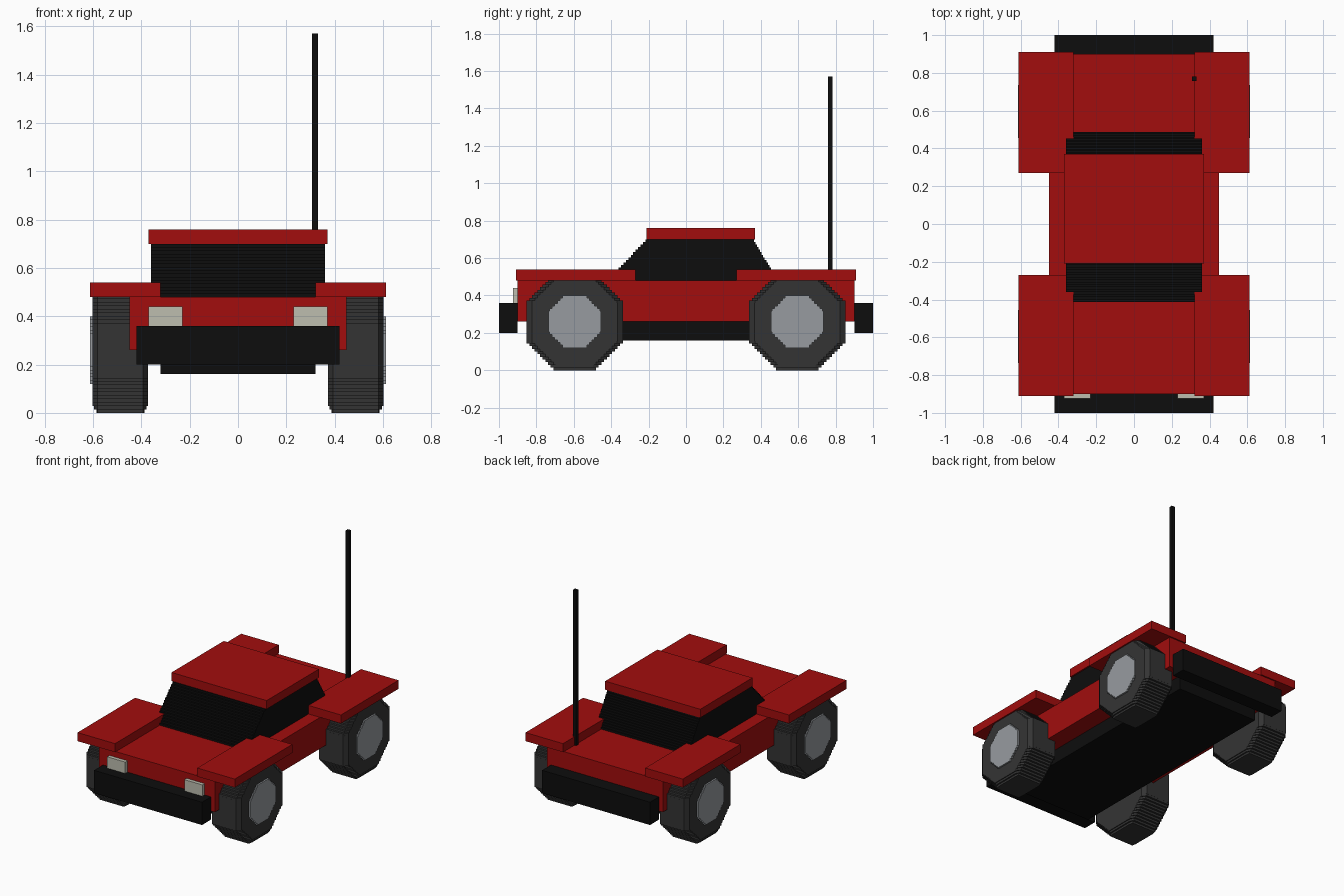
import bpy, bmesh, math

cube = bpy.data.objects.get("Cube")
if cube:
    bpy.data.objects.remove(cube, do_unlink=True)


def material(name, rgb):
    m = bpy.data.materials.new(name)
    m.use_nodes = True
    m.diffuse_color = (*rgb, 1)
    m.node_tree.nodes["Principled BSDF"].inputs["Base Color"].default_value = (*rgb, 1)
    return m


RED = material("red paint", (0.36, 0.004, 0.004))
BLACK = material("black trim", (0.004, 0.004, 0.004))
RUBBER = material("dark rubber", (0.034, 0.034, 0.034))
METAL = material("hub metal", (0.31, 0.33, 0.35))
LAMP = material("lamp cream", (0.51, 0.51, 0.43))


def stack(name, layers, mat):
    """Stack flat slabs; each layer is (plan outline, bottom z, top z)."""
    bm = bmesh.new()
    for outline, z0, z1 in layers:
        low = [bm.verts.new((x, y, z0)) for x, y in outline]
        high = [bm.verts.new((x, y, z1)) for x, y in outline]
        bm.faces.new(low[::-1])
        bm.faces.new(high)
        n = len(low)
        for i in range(n):
            j = (i + 1) % n
            bm.faces.new((low[i], low[j], high[j], high[i]))
    mesh = bpy.data.meshes.new(name)
    bm.to_mesh(mesh)
    bm.free()
    mesh.materials.append(mat)
    ob = bpy.data.objects.new(name, mesh)
    bpy.context.collection.objects.link(ob)
    return ob


def rect(x0, x1, y0, y1):
    return [(x0, y0), (x1, y0), (x1, y1), (x0, y1)]


def box(name, x0, x1, y0, y1, z0, z1, mat):
    return stack(name, [(rect(x0, x1, y0, y1), z0, z1)], mat)


def octagon_wheel(name, cx, cy, cz, radius, half_width, chamfer, count, mat):
    """Upright octagon built from thin slabs, with optional chamfered rims."""
    flat = radius * math.tan(math.pi / 8)
    step = 2 * radius / count
    layers = []
    for i in range(count):
        z = -radius + i * step
        h = abs(z + step / 2)
        length = radius - max(0, h - flat)
        drop = max(0, chamfer - (radius - h))
        w = half_width - drop * 0.7
        if chamfer:
            t, s = w - max(0, chamfer - drop) * 0.7, length - chamfer
            plan = [(-t, -length), (t, -length), (w, -s), (w, s),
                    (t, length), (-t, length), (-w, s), (-w, -s)]
        else:
            plan = rect(-w, w, -length, length)
        plan = [(cx + x, cy + y) for x, y in plan]
        layers.append((plan, cz + z, cz + z + step))
    return stack(name, layers, mat)


# Body and chassis
box("body", -0.45, 0.45, -0.90, 0.90, 0.26, 0.48, RED)
box("chassis", -0.32, 0.32, -0.85, 0.85, 0.16, 0.26, BLACK)

# Cabin windows taper in fine steps towards the roof
steps = 16
cabin = []
for i in range(steps):
    t = (i + 0.5) / steps
    z = 0.48 + 0.22 * i / steps
    cabin.append((rect(-0.36, 0.36, -0.42 + 0.21 * t, 0.49 - 0.13 * t), z, z + 0.22 / steps))
stack("cabin_windows", cabin, BLACK)
box("roof", -0.37, 0.37, -0.21, 0.37, 0.70, 0.76, RED)

# Bumpers and aerial
box("front_bumper", -0.42, 0.42, -1.0, -0.90, 0.20, 0.36, BLACK)
box("rear_bumper", -0.42, 0.42, 0.90, 1.0, 0.20, 0.36, BLACK)
box("aerial", 0.307, 0.332, 0.758, 0.782, 0.48, 1.57, BLACK)

# Parts repeated on each side and end
for side, sx in (("left", 1), ("right", -1)):
    xs = sorted((0.23 * sx, 0.37 * sx))
    box(side + "_headlight", *xs, -0.925, -0.89, 0.35, 0.44, LAMP)
    for end, sy in (("front", -1), ("rear", 1)):
        label = f"{end}_{side}_"
        xs = sorted((0.32 * sx, 0.612 * sx))
        ys = sorted((0.27 * sy, 0.91 * sy))
        box(label + "fender", *xs, *ys, 0.48, 0.54, RED)
        octagon_wheel(label + "tyre", 0.487 * sx, 0.595 * sy, 0.258, 0.258, 0.115, 0.03, 36, RUBBER)
        octagon_wheel(label + "hub", 0.592 * sx, 0.595 * sy, 0.26, 0.14, 0.021, 0, 20, METAL)
